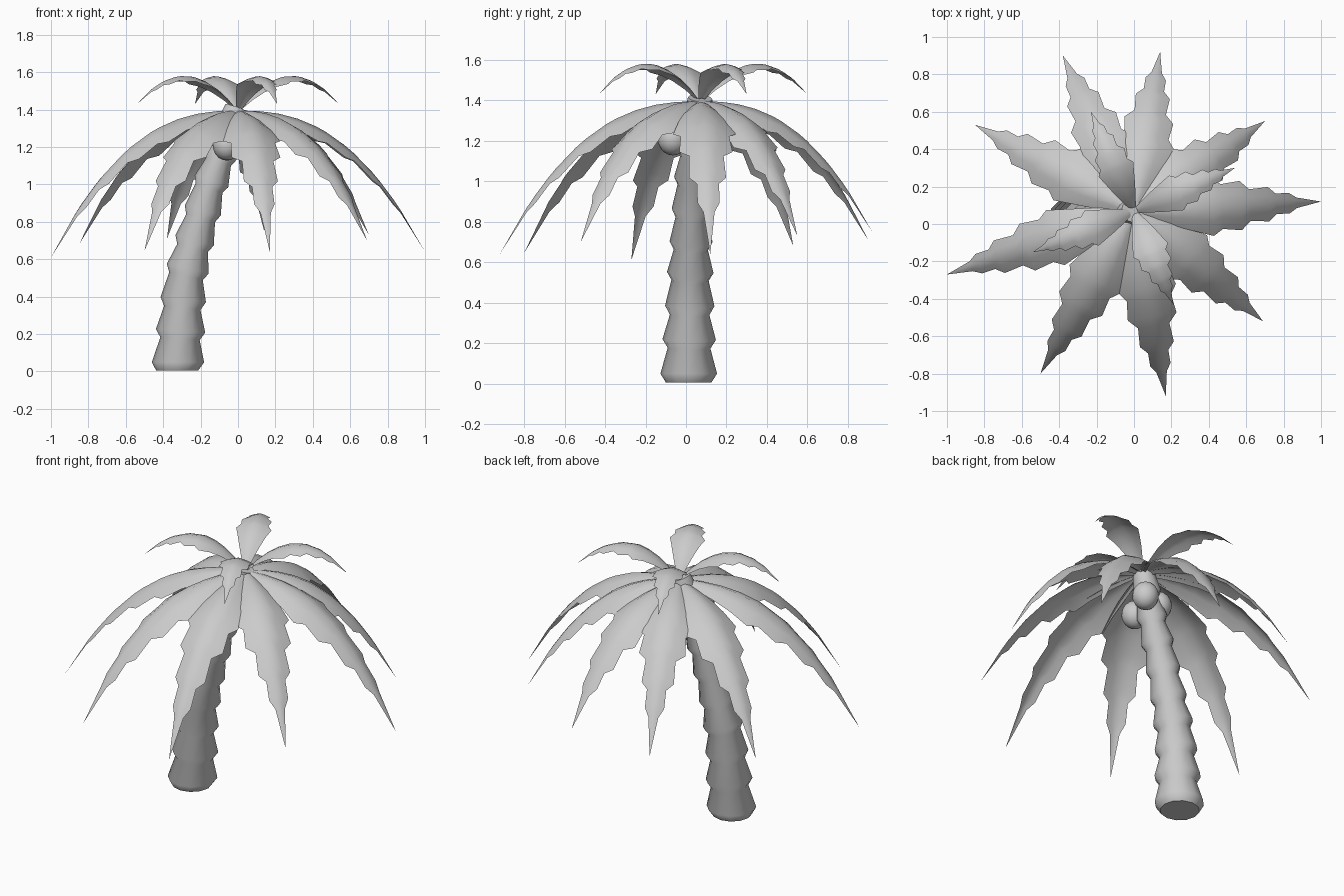
import bpy, bmesh
from math import sin, cos, pi, radians, atan2, hypot
from mathutils import Vector, Matrix

cube = bpy.data.objects.get("Cube")
if cube:
    bpy.data.objects.remove(cube, do_unlink=True)

grey = bpy.data.materials.new("plain grey")
grey.use_nodes = True
COLOUR = (0.6, 0.6, 0.6, 1)
grey.diffuse_color = COLOUR
grey.node_tree.nodes["Principled BSDF"].inputs["Base Color"].default_value = COLOUR

CROWN = Vector((0, 0.07, 0))


def finish(bm, name, angle):
    mesh = bpy.data.meshes.new(name)
    bm.to_mesh(mesh)
    bm.free()
    mesh.materials.append(grey)
    obj = bpy.data.objects.new(name, mesh)
    bpy.context.collection.objects.link(obj)
    bpy.ops.object.select_all(action='DESELECT')
    obj.select_set(True)
    bpy.context.view_layer.objects.active = obj
    bpy.ops.object.shade_smooth_by_angle(angle=radians(angle))
    return obj


# Trunk: flared segments stacked along a leaning path (x, y, z, flare radius)
JOINTS = [(-.325, .013, .005, .14), (-.31, .015, .175, .132), (-.298, .018, .34, .122),
          (-.278, .02, .51, .115), (-.243, .024, .66, .106), (-.2, .028, .82, .1),
          (-.155, .034, .98, .095), (-.105, .042, 1.12, .088), (-.06, .055, 1.26, .08),
          (-.01, .07, 1.41, .05)]


def build_trunk(sides=12):
    bm = bmesh.new()
    rings = []

    def ring(centre, axis, radius):
        turn = Vector((0, 0, 1)).rotation_difference(axis)
        rings.append([bm.verts.new(centre + turn @ Vector((radius * cos(2 * pi * i / sides),
                      radius * sin(2 * pi * i / sides), 0))) for i in range(sides)])

    for low, high in zip(JOINTS, JOINTS[1:]):
        a, b = Vector(low[:3]), Vector(high[:3])
        axis = Vector((0, 0, 1)) if low is JOINTS[0] else (b - a).normalized()
        ring(a, axis, low[3] * 0.8)
        ring(a.lerp(b, 0.26), axis, low[3])
    ring(b, axis, 0.06)
    for r, s in zip(rings, rings[1:]):
        for i in range(sides):
            j = (i + 1) % sides
            bm.faces.new((r[i], r[j], s[j], s[i]))
    bm.faces.new(rings[0][::-1])
    bm.faces.new(rings[-1])
    finish(bm, "trunk", 50)


build_trunk()

# Fronds: arched strips with a toothed outline (fraction of length, half width)
OUTLINE = [(.03, .025), (.12, .06), (.22, .095), (.32, .125), (.42, .155), (.47, .12),
           (.57, .132), (.62, .085), (.72, .092), (.76, .055), (.83, .055), (.87, .028), (1, 0)]


def build_frond(name, tip, height, width_scale, droop):
    bm = bmesh.new()
    span = Vector((tip[0], tip[1], 0)) - CROWN
    length = span.length
    out = span.normalized()
    side = Vector((-out.y, out.x, 0))
    rows = []
    for t, w in OUTLINE:
        w *= width_scale
        spine = CROWN + out * (t * length) + Vector((0, 0, height(t)))
        rows.append([bm.verts.new(spine + side * (s * w) - Vector((0, 0, droop * w * abs(s) ** 1.5)))
                     for s in (-1, -.5, 0, .5, 1)])
    for r, s in zip(rows, rows[1:]):
        for i in range(4):
            bm.faces.new((r[i], s[i], s[i + 1], r[i + 1]))
    bmesh.ops.remove_doubles(bm, verts=bm.verts, dist=0.0005)
    finish(bm, name, 60)


LOWER_TIPS = [(1, .12, .64), (.7, .55, .73), (.14, .92, .75), (-.38, .9, .71), (-.85, .53, .68),
              (-1, -.27, .61), (-.5, -.8, .645), (.17, -.92, .64), (.69, -.52, .7)]
for n, (x, y, z) in enumerate(LOWER_TIPS):
    build_frond(f"lower_frond_{n + 1}", (x, y),
                lambda t, z=z: 1.395 - (1.395 - z) * t ** 2.5, 1.0, 0.5)

UPPER_TIPS = [(.54, .3), (-.23, .6), (-.54, -.15), (.21, -.43)]
for n, tip in enumerate(UPPER_TIPS):
    build_frond(f"upper_frond_{n + 1}", tip,
                lambda t: 1.58 - 0.17 * ((t - 0.53) / 0.5) ** 2, 0.65, 0.35)

# Coconuts clustered under the crown
for n, place in enumerate([(-.06, -.065, 1.21), (.02, .125, 1.22), (-.13, .06, 1.24)]):
    bm = bmesh.new()
    bmesh.ops.create_uvsphere(bm, u_segments=16, v_segments=10, radius=0.075,
                              matrix=Matrix.Translation(place) @ Matrix.Diagonal((1, 1, 1.1, 1)))
    finish(bm, f"coconut_{n + 1}", 60)
